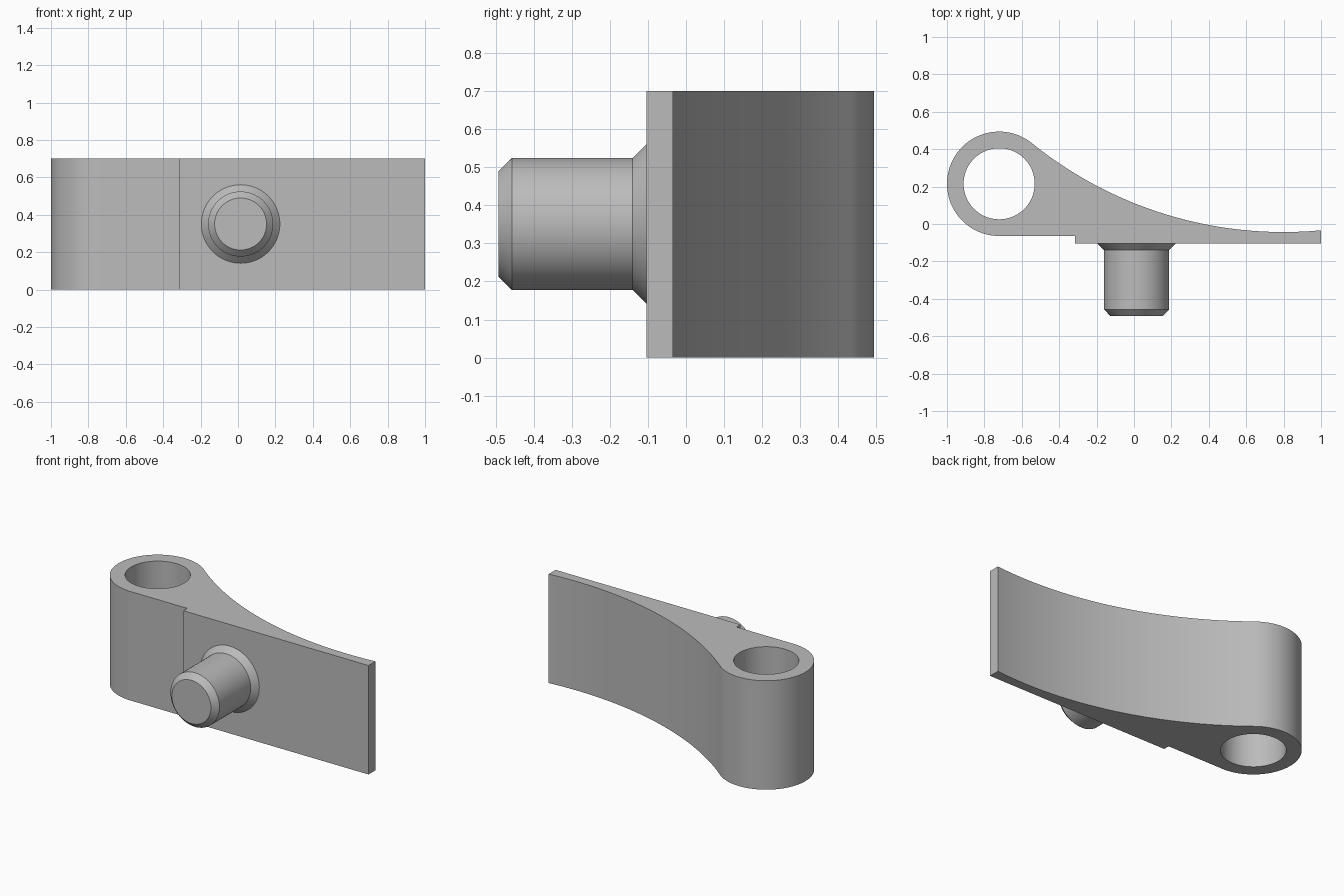
import bpy, bmesh
from math import sin, cos, pi, atan2, asin, radians

if "Cube" in bpy.data.objects:
    bpy.data.objects.remove(bpy.data.objects["Cube"])

H = 0.70                       # height of the lever
BX, BY, BR, HR = -0.721, 0.215, 0.279, 0.19   # boss centre, radius, hole radius
AX, AR = 0.80, 2.144           # concave back arc
AY = -0.043 + AR
FRONT = -0.104

grey = bpy.data.materials.new("plain grey")
grey.diffuse_color = (0.5, 0.5, 0.5, 1)
grey.use_nodes = True
grey.node_tree.nodes["Principled BSDF"].inputs["Base Color"].default_value = grey.diffuse_color


def arc(cx, cy, r, a0, a1, n):
    return [(cx + r * cos(a0 + (a1 - a0) * i / n),
             cy + r * sin(a0 + (a1 - a0) * i / n)) for i in range(n + 1)]


def finish(name, bm):
    bmesh.ops.recalc_face_normals(bm, faces=bm.faces)
    me = bpy.data.meshes.new(name)
    bm.to_mesh(me)
    bm.free()
    me.materials.append(grey)
    ob = bpy.data.objects.new(name, me)
    bpy.context.collection.objects.link(ob)
    bpy.ops.object.select_all(action='DESELECT')
    ob.select_set(True)
    bpy.context.view_layer.objects.active = ob
    bpy.ops.object.shade_smooth_by_angle(angle=radians(25))
    return ob


# Lever body: round boss, stepped flat front, concave back, with through hole
t = atan2(AY - BY, AX - BX)    # boss angle where the back arc is tangent
outline = arc(BX, BY, BR, t, 1.5 * pi, 64)
outline += [(-0.315, BY - BR), (-0.315, FRONT), (1, FRONT)]
outline += arc(AX, AY, AR, -pi / 2 + asin((1 - AX) / AR), t - pi, 48)[:-1]
hole = arc(BX, BY, HR, 0, 2 * pi, 72)[:-1]

bm = bmesh.new()
edges = []
for loop in (outline, hole):
    vs = [bm.verts.new((x, y, 0)) for x, y in loop]
    edges += [bm.edges.new((vs[i - 1], vs[i])) for i in range(len(vs))]
bmesh.ops.triangle_fill(bm, edges=edges, use_beauty=True, normal=(0, 0, 1))
ext = bmesh.ops.extrude_face_region(bm, geom=bm.faces[:], use_keep_orig=True)
top = [v for v in ext["geom"] if isinstance(v, bmesh.types.BMVert)]
bmesh.ops.translate(bm, verts=top, vec=(0, 0, H))
finish("lever_body", bm)

# Front pin: flared foot, straight shank, chamfered tip
profile = [(0.21, FRONT + 0.004), (0.21, FRONT), (0.174, -0.14),
           (0.174, -0.457), (0.139, -0.493)]
N = 64
bm = bmesh.new()
rings = [[bm.verts.new((0.014 + r * cos(2 * pi * i / N), y,
                        H / 2 + 0.001 + r * sin(2 * pi * i / N))) for i in range(N)]
         for r, y in profile]
for a, b in zip(rings, rings[1:]):
    for i in range(N):
        bm.faces.new((a[i - 1], a[i], b[i], b[i - 1]))
bm.faces.new(rings[0])
bm.faces.new(rings[-1])
finish("front_pin", bm)
